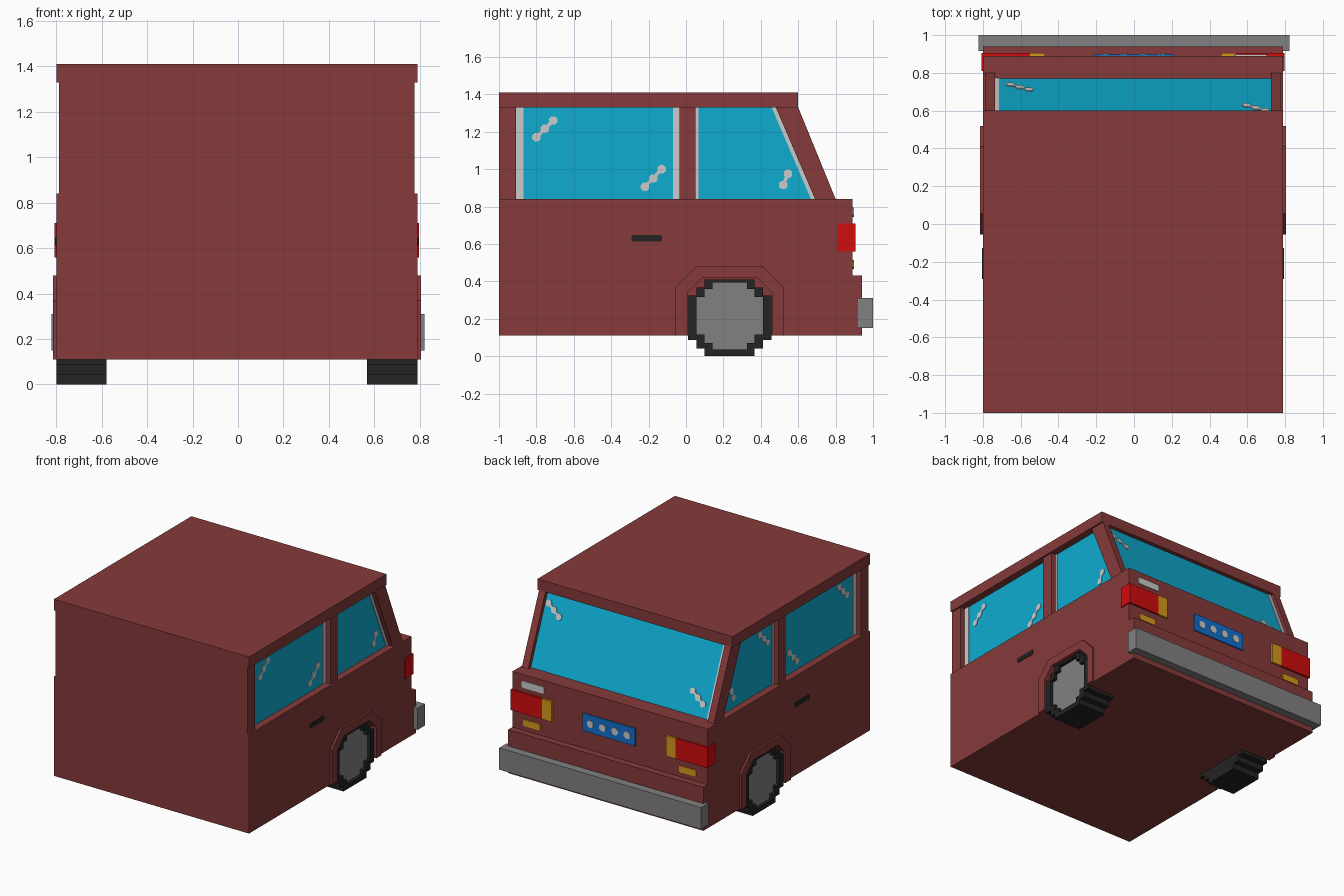
import bpy, bmesh, math
from mathutils import Vector

cube = bpy.data.objects.get("Cube")
if cube:
    bpy.data.objects.remove(cube, do_unlink=True)

X, Y, Z = Vector((1, 0, 0)), Vector((0, 1, 0)), Vector((0, 0, 1))
CX = -0.005  # body centre line


def material(name, r, g, b):
    lin = [((c / 255 + 0.055) / 1.055) ** 2.4 if c > 10 else c / 3294 for c in (r, g, b)]
    m = bpy.data.materials.new(name)
    m.use_nodes = True
    m.diffuse_color = (*lin, 1)
    m.node_tree.nodes["Principled BSDF"].inputs["Base Color"].default_value = (*lin, 1)
    return m


paint = material("red_brown_paint", 134, 58, 58)
glass = material("cyan_glass", 14, 172, 208)
pale = material("pale_grey", 203, 203, 203)
steel = material("mid_grey", 129, 129, 129)
rubber = material("black_rubber", 35, 35, 35)
red = material("lamp_red", 208, 12, 12)
amber = material("lamp_amber", 214, 152, 30)
blue = material("plate_blue", 18, 112, 205)


def prism(name, pts, mat, a, b, u=Y, v=Z, n=X, o=Vector()):
    """Extrude an outline in the u, v plane from a to b along n."""
    bm = bmesh.new()
    lo, hi = [[bm.verts.new(o + u * p + v * q + n * d) for p, q in pts] for d in (a, b)]
    bm.faces.new(lo)
    bm.faces.new(hi)
    for i in range(len(pts)):
        j = (i + 1) % len(pts)
        bm.faces.new((lo[i], lo[j], hi[j], hi[i]))
    bmesh.ops.recalc_face_normals(bm, faces=bm.faces)
    mesh = bpy.data.meshes.new(name)
    bm.to_mesh(mesh)
    bm.free()
    mesh.materials.append(mat)
    ob = bpy.data.objects.new(name, mesh)
    bpy.context.collection.objects.link(ob)
    return ob


def rect(p0, p1, q0, q1):
    return [(p0, q0), (p1, q0), (p1, q1), (p0, q1)]


def box(name, x0, x1, y0, y1, z0, z1, mat):
    return prism(name, rect(y0, y1, z0, z1), mat, x0, x1)


def octagon(p, q, r):
    return [(p + r * math.cos(math.radians(45 * i + 22.5)),
             q + r * math.sin(math.radians(45 * i + 22.5))) for i in range(8)]


def pill(p, q, w, h):
    c = h / 3
    return [(p - w, q - h + c), (p - w + c, q - h), (p + w - c, q - h), (p + w, q - h + c),
            (p + w, q + h - c), (p + w - c, q + h), (p - w + c, q + h), (p - w, q + h - c)]


def cut(ob, cutter):
    m = ob.modifiers.new("cut", "BOOLEAN")
    m.operation, m.solver, m.object = "DIFFERENCE", "EXACT", cutter
    cutter.hide_render = True
    cutter.hide_viewport = True


def stepped(cy, cz, steps):
    """Blocky round outline from (half width, half height) steps, widest first."""
    quad = [pt for i, (w, h) in enumerate(steps)
            for pt in ([(w, h)] + ([(steps[i + 1][0], h)] if i + 1 < len(steps) else []))]
    back = quad[::-1]
    loop = quad + [(-w, h) for w, h in back] + [(-w, -h) for w, h in quad] + [(w, -h) for w, h in back]
    return [(cy + w, cz + h) for w, h in loop]


def glare(name, pts, a, b, **axes):
    """Row of round glints joined by a thin bar."""
    for p, q in pts:
        prism(name, octagon(p, q, 0.024), pale, a, b, **axes)
    (p0, q0), (p1, q1) = pts[0], pts[-1]
    d = Vector((p1 - p0, q1 - q0)).normalized() * 0.009
    prism(name + "_bar", [(p0 + d.y, q0 - d.x), (p1 + d.y, q1 - d.x),
                          (p1 - d.y, q1 + d.x), (p0 - d.y, q0 + d.x)], pale, a, b, **axes)


# Main shell
body = prism("lower_body", [(-1, .11), (.94, .11), (.94, .43), (.89, .43), (.89, .84), (-1, .84)],
             paint, CX - .795, CX + .795)
box("roof", CX - .795, CX + .795, -1, .6, 1.33, 1.41, paint)
box("end_wall", CX - .7825, CX + .7825, -1, -.93, .84, 1.33, paint)
prism("cabin_glass", [(-.95, .84), (.77, .84), (.57, 1.33), (-.95, 1.33)],
      glass, CX - .7425, CX + .7425)
box("bumper", -.822, .822, .915, 1, .15, .31, steel)

# Outlines shared by both sides
pillars = {
    "front_pillar": rect(-1, -.91, .84, 1.33),
    "middle_pillar": rect(-.035, .05, .84, 1.33),
    "rear_pillar": [(.69, .84), (.80, .84), (.60, 1.33), (.48, 1.33)],
}
strips = [rect(-.91, -.87, .84, 1.33), rect(-.07, -.035, .84, 1.33), rect(.05, .066, .84, 1.33),
          [(.668, .84), (.69, .84), (.48, 1.33), (.458, 1.33)]]
opening = [(.01, .05), (.46, .05), (.46, .34), (.38, .42), (.09, .42), (.01, .34)]
arch = [(-.055, .11), (-.055, .37), (.055, .48), (.41, .48), (.52, .37), (.52, .11),
        (.46, .11), (.46, .34), (.38, .42), (.09, .42), (.01, .34), (.01, .11)]
tyre_shape = stepped(.233, .205, [(.223, .12), (.178, .163), (.133, .205)])
hub_shape = stepped(.233, .215, [(.178, .1), (.133, .145), (.092, .18)])

for s, side in ((1, "left"), (-1, "right")):
    o = X * CX
    ax = {"n": X * s, "o": o}
    for name, pts in pillars.items():
        prism(f"{side}_{name}", pts, paint, .73, .7825, **ax)
    for pts in strips:
        prism(f"{side}_window_strip", pts, pale, .74, .746, **ax)
    glints = [[(-.80, 1.17), (-.755, 1.215), (-.71, 1.26)],
              [(-.22, .905), (-.175, .95), (-.13, 1.0)],
              [(.52, .915), (.545, .975)]]
    if s < 0:
        glints.append([(.12, 1.17), (.165, 1.215), (.21, 1.26)])
    for pts in glints:
        glare(f"{side}_glint", pts, .74, .747, **ax)
    prism(f"{side}_door_handle", pill(-.21, .63, .082, .017), rubber, .79, .8, **ax)

    # Wheel, its recess and arch
    cut(body, prism(f"{side}_recess_cutter", opening, paint, .74, .9, **ax))
    prism(f"{side}_wheel_arch", arch, paint, .78, .81, **ax)
    tyre = prism(f"{side}_tyre", tyre_shape, rubber, .573, .795, **ax)
    cut(tyre, prism(f"{side}_hub_cutter", hub_shape, steel, .765, .9, **ax))
    prism(f"{side}_hub", hub_shape, steel, .76, .772, **ax)

    # Lamps
    prism(f"{side}_tail_lamp", rect(.81, .905, .56, .71), red, .545, .802, **ax)
    prism(f"{side}_turn_lamp", rect(.86, .905, .56, .71), amber, .465, .545, **ax)
    prism(f"{side}_low_marker", pill(s * .635, .49, .07, .024), amber, .885, .897, u=X, n=Y, o=o)

# Rear panel details
rear = {"u": X, "n": Y}
prism("reverse_lamp", pill(.62, .77, .09, .025), pale, .885, .897, **rear)
prism("rear_plate", rect(-.215, .215, .56, .69), blue, .885, .898, **rear)
for x in (-.15, -.05, .05, .15):
    prism("plate_dot", octagon(x, .625, .028), pale, .89, .902, **rear)

# Rear screen details on the sloping glass
slope = Vector((0, -.2, .49)).normalized()
screen = {"u": X, "v": slope, "n": X.cross(slope) * -1, "o": Vector((CX, .77, .84))}
prism("screen_strip", rect(-.742, -.705, 0, .529), pale, -.003, .004, **screen)
glare("screen_glint", [(-.65, .09), (-.6, .125), (-.55, .16)], -.003, .005, **screen)
glare("screen_glint", [(.6, .38), (.65, .415), (.7, .45)], -.003, .005, **screen)
